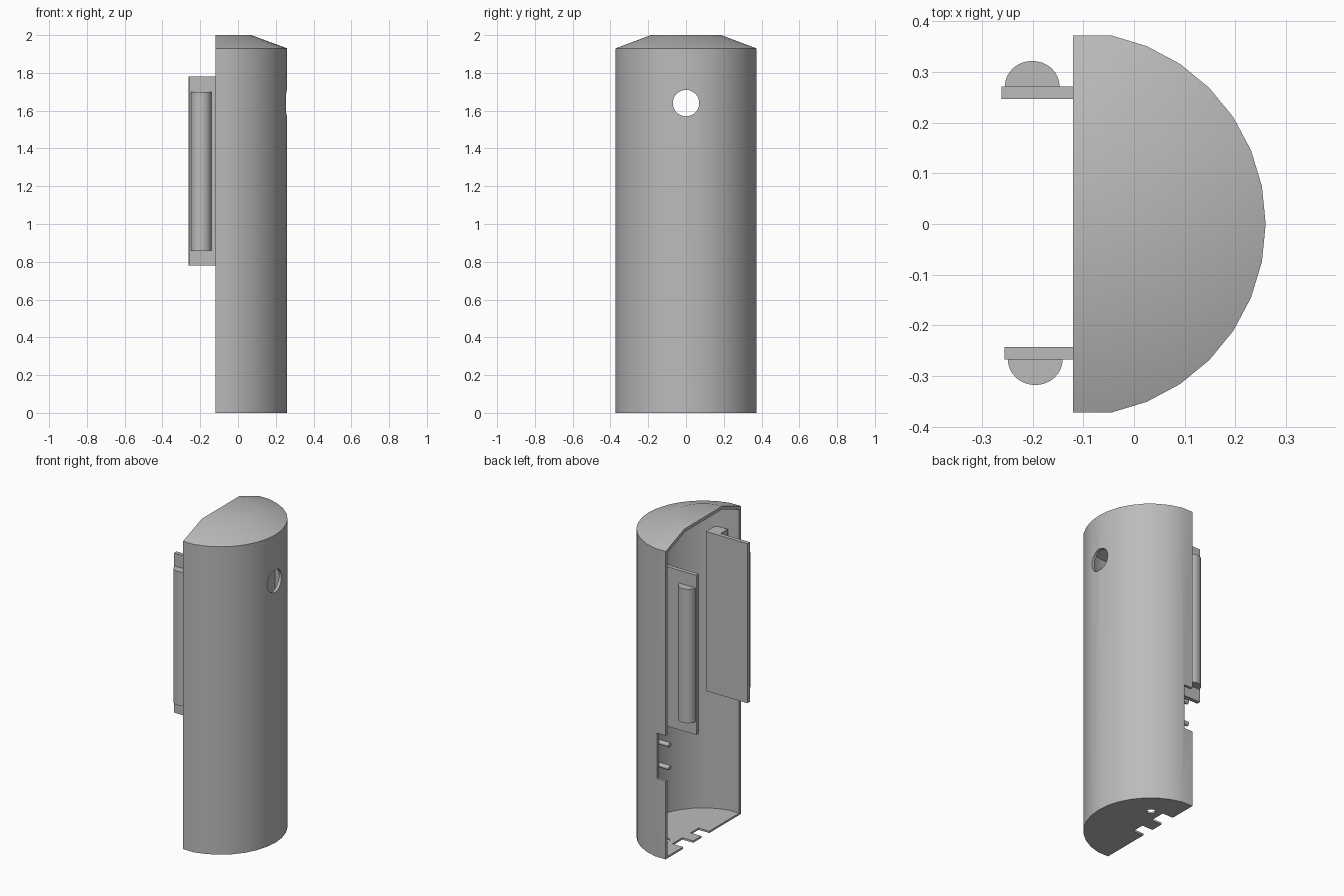
import bpy, bmesh, math
from mathutils import Matrix, Vector

old = bpy.data.objects.get("Cube")
if old:
    bpy.data.objects.remove(old, do_unlink=True)

# One plain grey for everything
grey = bpy.data.materials.new("plain_grey")
grey.use_nodes = True
grey.diffuse_color = (0.5, 0.5, 0.5, 1)
grey.node_tree.nodes["Principled BSDF"].inputs["Base Color"].default_value = (0.5, 0.5, 0.5, 1)

CUT_X = -0.12      # plane of the open side
STEP = math.pi / 16


def finish(name, bm):
    bmesh.ops.recalc_face_normals(bm, faces=bm.faces)
    me = bpy.data.meshes.new(name)
    bm.to_mesh(me)
    bm.free()
    me.materials.append(grey)
    ob = bpy.data.objects.new(name, me)
    bpy.context.collection.objects.link(ob)
    return ob


def loft(name, rings):
    """Closed solid through rings with equal point counts."""
    bm = bmesh.new()
    loops = [[bm.verts.new(p) for p in ring] for ring in rings]
    for a, b in zip(loops, loops[1:]):
        for i in range(len(a)):
            j = (i + 1) % len(a)
            bm.faces.new((a[i], a[j], b[j], b[i]))
    bm.faces.new(loops[0])
    bm.faces.new(loops[-1])
    return finish(name, bm)


def half_round(r, z, back):
    """Half circle outline around the open side, closed at x = back."""
    pts = [(CUT_X + r * math.cos(i * STEP), r * math.sin(i * STEP), z) for i in range(-7, 8)]
    return [(back, pts[0][1], z)] + pts + [(back, pts[-1][1], z)]


def box(name, lo, hi):
    bm = bmesh.new()
    size = Vector(hi) - Vector(lo)
    mid = (Vector(hi) + Vector(lo)) / 2
    bmesh.ops.create_cube(bm, size=1, matrix=Matrix.Translation(mid) @ Matrix.Diagonal((*size, 1)))
    return finish(name, bm)


def rod(name, r, length, centre, axis, sides=32):
    bm = bmesh.new()
    turn = Matrix.Rotation(math.pi / 2, 4, "Y") if axis == "X" else Matrix()
    bmesh.ops.create_cone(bm, cap_ends=True, segments=sides, radius1=r, radius2=r,
                          depth=length, matrix=Matrix.Translation(centre) @ turn)
    return finish(name, bm)


def cut(target, cutter):
    mod = target.modifiers.new("cut", "BOOLEAN")
    mod.operation = "DIFFERENCE"
    mod.solver = "EXACT"
    mod.object = cutter
    cutter.hide_render = True
    bpy.context.view_layer.objects.active = target
    bpy.ops.object.modifier_apply(modifier=mod.name)
    bpy.data.objects.remove(cutter, do_unlink=True)


def smooth(ob):
    bpy.ops.object.select_all(action="DESELECT")
    ob.select_set(True)
    bpy.context.view_layer.objects.active = ob
    bpy.ops.object.shade_smooth_by_angle(angle=math.radians(30))


# Half-round housing with a sloped roof, hollow and open on one side
housing = loft("housing", [half_round(0.38, 0, CUT_X), half_round(0.38, 1.93, CUT_X),
                           half_round(0.19, 2.0, CUT_X)])
cut(housing, loft("hollow", [half_round(0.362, 0.012, -0.2), half_round(0.362, 1.915, -0.2),
                             half_round(0.185, 1.98, -0.2)]))

# Round window, side notch, floor notches and floor hole
cut(housing, rod("window_cutter", 0.07, 0.3, (0.25, 0, 1.64), "X"))
cut(housing, box("side_notch_cutter", (-0.2, 0.3, 0.49), (-0.06, 0.45, 0.775)))
for y0, y1 in ((-0.06, 0.02), (0.1, 0.2)):
    cut(housing, box("floor_notch_cutter", (-0.2, y0, -0.1), (-0.045, y1, 0.1)))
cut(housing, rod("floor_hole_cutter", 0.025, 0.1, (0.02, 0.175, 0), "Z", 16))
smooth(housing)

# Two mounted panels, each with a bracket and a half-round bar outside
for label, side, x, inner in (("left", 1, -0.262, 0.247), ("right", -1, -0.256, 0.243)):
    outer = inner + 0.025

    def span(a, b):
        return sorted((side * a, side * b))

    y0, y1 = span(inner, outer)
    box(label + "_panel", (x, y0, 0.78), (x + 0.288, y1, 1.78))
    y0, y1 = span(outer, 0.338)
    box(label + "_bracket", (x + 0.203, y0, 0.78), (x + 0.288, y1, 1.78))
    arc = [(x + 0.061 + 0.054 * math.cos(t), side * (outer + 0.05 * math.sin(t)))
           for t in (math.pi * i / 16 for i in range(17))]
    smooth(loft(label + "_bar", [[(*p, z) for p in arc] for z in (0.86, 1.7)]))

# Two pegs beside the side notch
for name, z in (("upper_peg", 0.70), ("lower_peg", 0.557)):
    smooth(rod(name, 0.014, 0.155, (-0.0425, 0.33, z), "X", 16))
